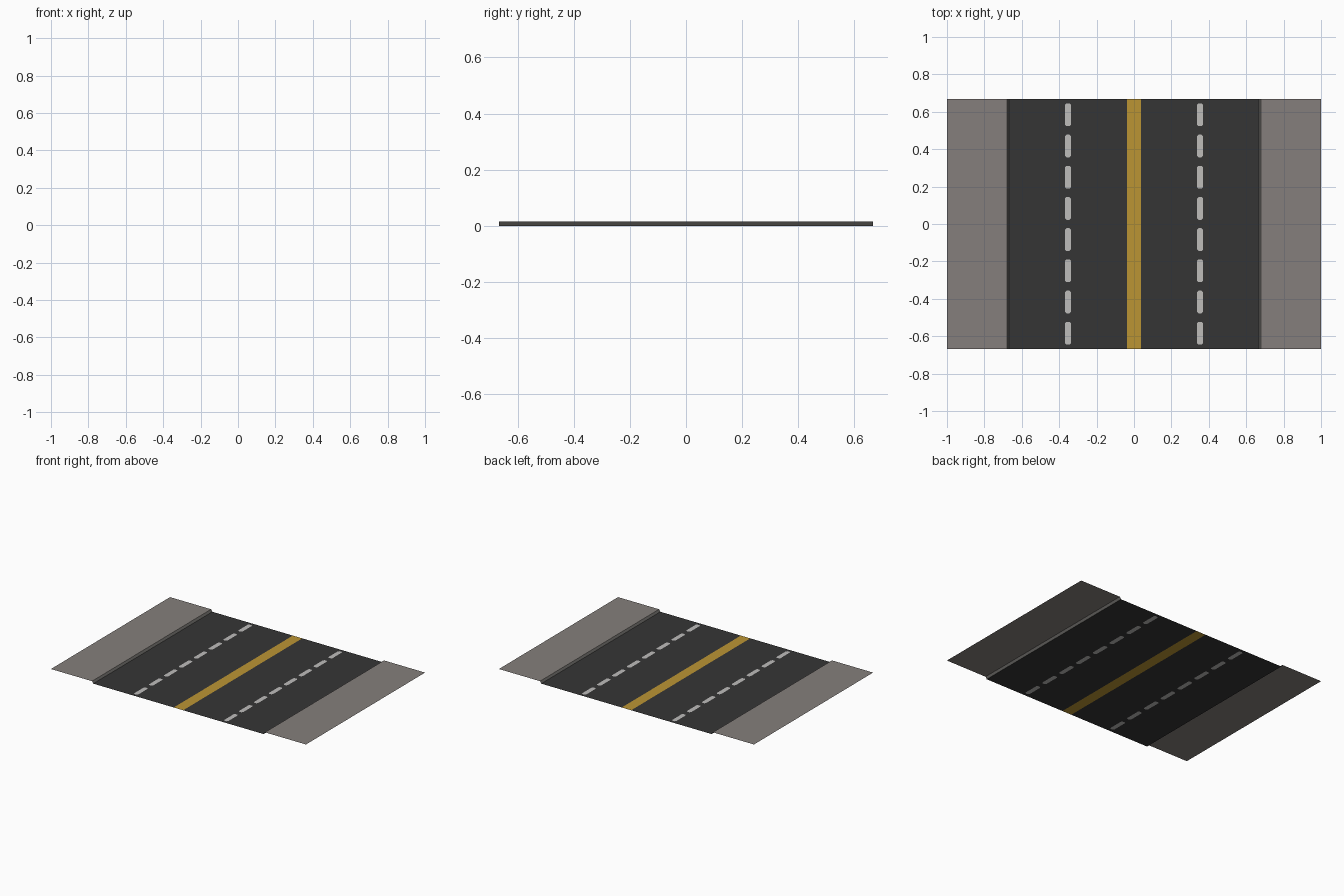
import bpy, bmesh

if "Cube" in bpy.data.objects:
    bpy.data.objects.remove(bpy.data.objects["Cube"])

HALF_LEN = 0.667      # half length along y
TOP = 0.015           # sidewalk height above the road
DASHES = 8


def material(name, rgb):
    m = bpy.data.materials.new(name)
    m.diffuse_color = (*rgb, 1)
    m.use_nodes = True
    m.node_tree.nodes["Principled BSDF"].inputs["Base Color"].default_value = m.diffuse_color
    return m


asphalt = material("asphalt", (0.036, 0.036, 0.036))
yellow = material("yellow paint", (0.50, 0.30, 0.034))
white = material("white paint", (0.52, 0.51, 0.50))
concrete = material("concrete", (0.235, 0.212, 0.200))
kerb_grey = material("kerb grey", (0.15, 0.145, 0.135))


def finish(name, bm, mats):
    bmesh.ops.remove_doubles(bm, verts=bm.verts, dist=1e-5)
    for f in bm.faces:                       # open sheets: face upward
        f.normal_update()
        if f.normal.z < 0:
            f.normal_flip()
    me = bpy.data.meshes.new(name)
    bm.to_mesh(me)
    bm.free()
    for m in mats:
        me.materials.append(m)
    ob = bpy.data.objects.new(name, me)
    bpy.context.collection.objects.link(ob)


def face(bm, pts, mat=0):
    f = bm.faces.new([bm.verts.new(p) for p in pts])
    f.material_index = mat


def strip(bm, a, b, mat=0):
    """Full-length strip between profile points a and b, each (x, z)."""
    (x0, z0), (x1, z1) = a, b
    face(bm, [(x0, -HALF_LEN, z0), (x1, -HALF_LEN, z1),
              (x1, HALF_LEN, z1), (x0, HALF_LEN, z0)], mat)


def dash_cell(bm, cx, cy, hw, hh):
    """Asphalt cell with a chamfered white dash cut into it."""
    w, h, c = 0.016, 0.061, 0.008
    octo = [(w, -h + c), (w, h - c), (w - c, h), (c - w, h),
            (-w, h - c), (-w, c - h), (c - w, -h), (w - c, -h)]
    octo = [(cx + x, cy + y, 0) for x, y in octo]
    box = [(cx + hw, cy - hh, 0), (cx + hw, cy + hh, 0),
           (cx - hw, cy + hh, 0), (cx - hw, cy - hh, 0)]
    face(bm, octo, 1)
    for i in range(4):
        p, q = box[i], box[(i + 1) % 4]
        face(bm, [p, q, octo[2 * i + 1], octo[2 * i]])
        face(bm, [q, octo[(2 * i + 2) % 8], octo[2 * i + 1]])


# Roadway with dashed lane lines cut flush into it
bm = bmesh.new()
lane, cell_hw, cell_hh = 0.353, 0.025, HALF_LEN / DASHES
for s in (-1, 1):
    strip(bm, (s * 0.037, 0), (s * (lane - cell_hw), 0))
    strip(bm, (s * (lane + cell_hw), 0), (s * 0.668, 0))
    for i in range(DASHES):
        dash_cell(bm, s * lane, -HALF_LEN + (2 * i + 1) * cell_hh, cell_hw, cell_hh)
finish("roadway", bm, [asphalt, white])

# Yellow centre line
bm = bmesh.new()
strip(bm, (-0.037, 0), (0.037, 0))
finish("centre_line", bm, [yellow])

# Sloped kerbs and raised sidewalks
for s, side in ((-1, "left"), (1, "right")):
    bm = bmesh.new()
    strip(bm, (s * 0.668, 0), (s * 0.678, TOP))
    finish(side + "_kerb", bm, [kerb_grey])
    bm = bmesh.new()
    strip(bm, (s * 0.678, TOP), (s * 1.0, TOP))
    finish(side + "_sidewalk", bm, [concrete])
